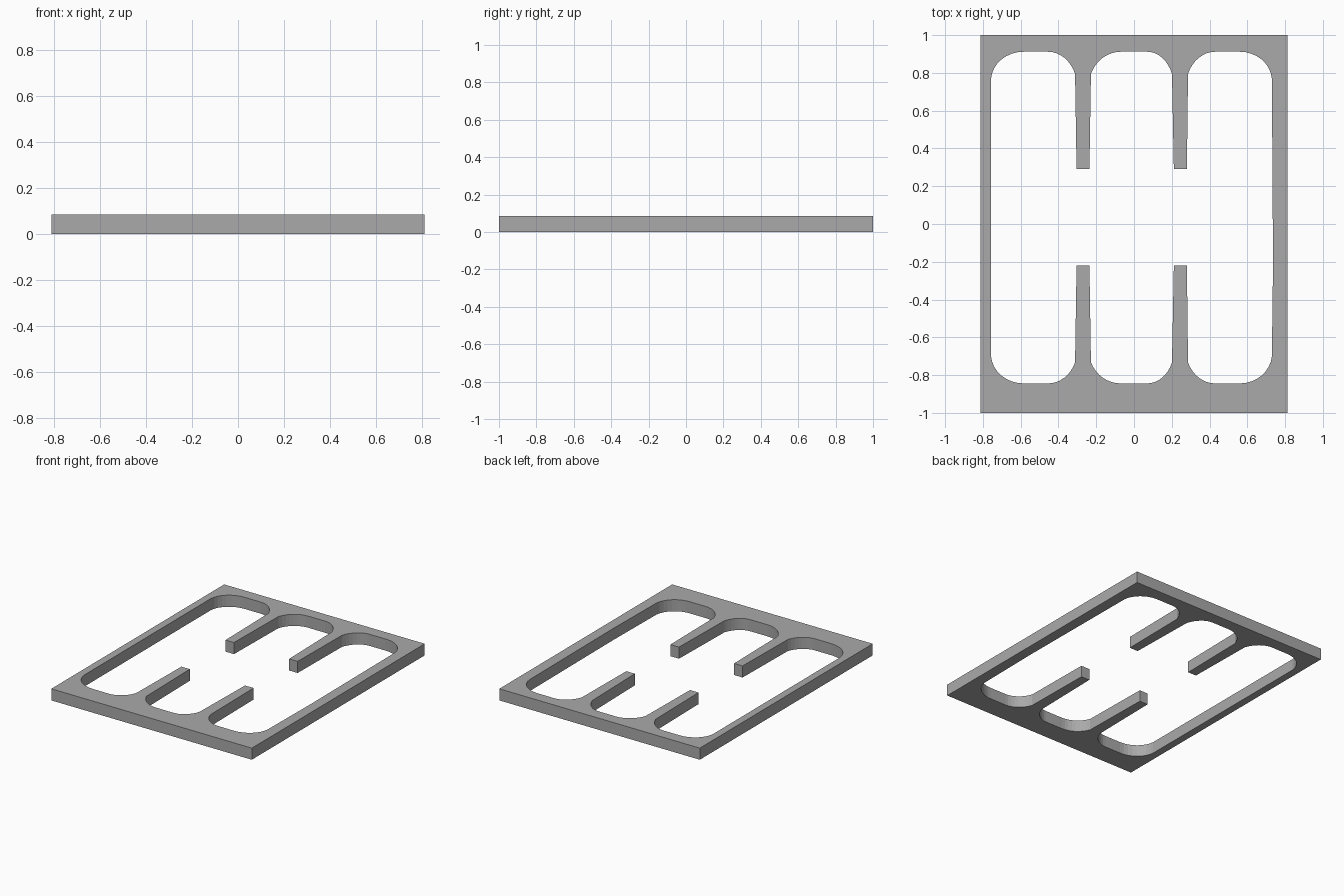
import bpy
import bmesh
from math import sin, cos, pi, radians

if "Cube" in bpy.data.objects:
    bpy.data.objects.remove(bpy.data.objects["Cube"])

HEIGHT = 0.085
TOP, BOTTOM = 0.912, -0.844        # flat ends of the pockets
TIP_TOP, TIP_BOTTOM = 0.29, -0.22  # free ends of the fingers
STEPS = 8


def corner(wall, flat, start):
    """Rounded corner from a side wall point to a pocket end point."""
    a = radians(start)
    pts = []
    for i in range(STEPS + 1):
        t = a + (pi / 2 - a) * i / STEPS
        pts.append((flat[0] + (wall[0] - flat[0]) * cos(t) / cos(a),
                    wall[1] + (flat[1] - wall[1]) * (sin(t) - sin(a)) / (1 - sin(a))))
    return pts


def side(end, outer_y, base_y, tip_y):
    """Three pockets and two fingers along one end, listed left to right."""
    # wall x, flat x, flat x, wall x of each pocket, with wall heights
    pockets = [(-0.757, -0.585, -0.455, -0.312, outer_y, base_y),
               (-0.228, -0.07, 0.07, 0.201, base_y, base_y),
               (0.286, 0.43, 0.56, 0.73, base_y, outer_y)]
    fingers = [(-0.304, -0.236), (0.211, 0.28)]
    pts = []
    for i, (x0, f0, f1, x1, y0, y1) in enumerate(pockets):
        pts += corner((x0, y0), (f0, end), 5 if i == 0 else 22)
        pts += corner((x1, y1), (f1, end), 5 if i == 2 else 22)[::-1]
        if i < 2:
            pts += [(x, tip_y) for x in fingers[i]]
    return pts


def loop(bm, pts):
    verts = [bm.verts.new((x, y, 0)) for x, y in pts]
    return [bm.edges.new((v, verts[(i + 1) % len(verts)])) for i, v in enumerate(verts)]


# Plate with a comb shaped opening
bm = bmesh.new()
outer = [(-0.812, -1), (0.812, -1), (0.812, 1), (-0.812, 1)]
opening = (side(TOP, 0.77, 0.795, TIP_TOP) + [(0.736, -0.21)]
           + side(BOTTOM, -0.70, -0.733, TIP_BOTTOM)[::-1])
edges = loop(bm, outer) + loop(bm, opening)
bmesh.ops.triangle_fill(bm, edges=edges, use_beauty=True)
result = bmesh.ops.extrude_face_region(bm, geom=bm.faces[:])
raised = [g for g in result["geom"] if isinstance(g, bmesh.types.BMVert)]
bmesh.ops.translate(bm, verts=raised, vec=(0, 0, HEIGHT))
bmesh.ops.recalc_face_normals(bm, faces=bm.faces[:])

mesh = bpy.data.meshes.new("slotted_frame")
bm.to_mesh(mesh)
bm.free()
frame = bpy.data.objects.new("slotted_frame", mesh)
bpy.context.collection.objects.link(frame)

# Plain grey finish
grey = bpy.data.materials.new("plain grey")
grey.diffuse_color = (0.4, 0.4, 0.4, 1)
grey.use_nodes = True
grey.node_tree.nodes["Principled BSDF"].inputs["Base Color"].default_value = grey.diffuse_color
mesh.materials.append(grey)
